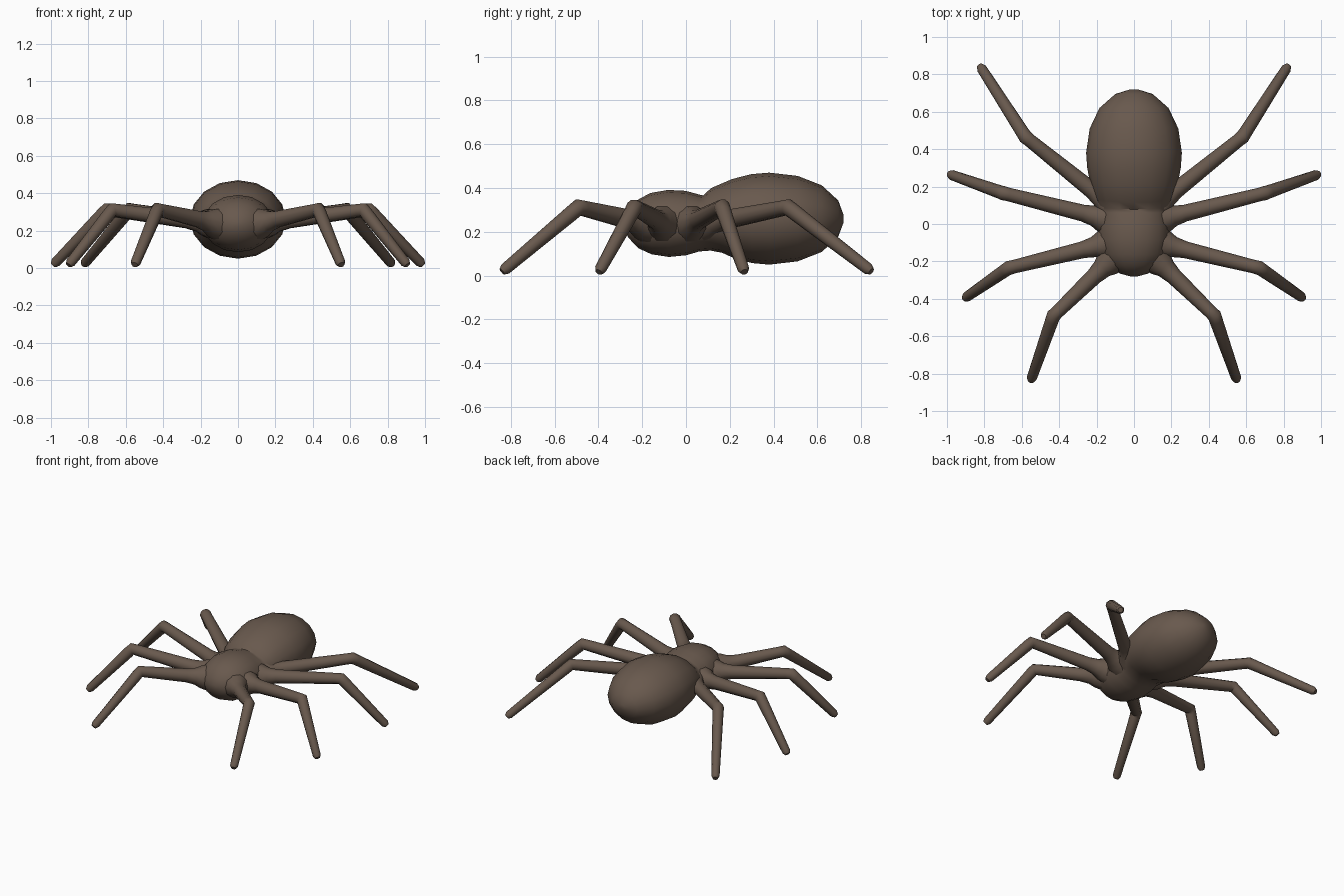
import bpy, bmesh, math
from mathutils import Vector

if "Cube" in bpy.data.objects:
    bpy.data.objects.remove(bpy.data.objects["Cube"])

brown = bpy.data.materials.new("brown")
brown.diffuse_color = (0.14, 0.10, 0.075, 1)
brown.use_nodes = True
brown.node_tree.nodes["Principled BSDF"].inputs["Base Color"].default_value = brown.diffuse_color


def loft(name, stations, sides):
    """Closed tube through (point, side radius, vertical radius) stations."""
    bm = bmesh.new()
    pts = [Vector(s[0]) for s in stations]
    rings = []
    for i, (p, ra, rb) in enumerate(stations):
        d_in = (pts[i] - pts[max(i - 1, 0)]).normalized()
        d_out = (pts[min(i + 1, len(pts) - 1)] - pts[i]).normalized()
        t = (d_in + d_out).normalized()
        side = t.cross(Vector((0, 0, 1))).normalized()
        up = side.cross(t).normalized()
        ring = []
        for k in range(sides):
            a = 2 * math.pi * k / sides
            ring.append(bm.verts.new(pts[i] + side * ra * math.cos(a) + up * rb * math.sin(a)))
        rings.append(ring)
    for r0, r1 in zip(rings, rings[1:]):
        for k in range(sides):
            j = (k + 1) % sides
            bm.faces.new((r0[k], r0[j], r1[j], r1[k]))
    bm.faces.new(rings[0])
    bm.faces.new(rings[-1])
    bmesh.ops.recalc_face_normals(bm, faces=bm.faces)
    me = bpy.data.meshes.new(name)
    bm.to_mesh(me)
    bm.free()
    ob = bpy.data.objects.new(name, me)
    bpy.context.collection.objects.link(ob)
    me.materials.append(brown)
    bpy.ops.object.select_all(action='DESELECT')
    ob.select_set(True)
    bpy.context.view_layer.objects.active = ob
    bpy.ops.object.shade_smooth_by_angle(angle=math.radians(50))
    return ob


# Head and abdomen in one loft, pinched at the waist: y, x radius, z radius, centre z
profile = [(-0.28, 0.02, 0.016, 0.235), (-0.265, 0.075, 0.06, 0.235),
           (-0.22, 0.135, 0.11, 0.235), (-0.16, 0.175, 0.14, 0.237),
           (-0.08, 0.19, 0.153, 0.238), (0.0, 0.19, 0.147, 0.24),
           (0.06, 0.185, 0.13, 0.24), (0.095, 0.193, 0.127, 0.24),
           (0.14, 0.21, 0.15, 0.252), (0.22, 0.235, 0.183, 0.258),
           (0.30, 0.25, 0.203, 0.26), (0.38, 0.256, 0.21, 0.26),
           (0.51, 0.237, 0.195, 0.26), (0.62, 0.185, 0.152, 0.26),
           (0.695, 0.1, 0.083, 0.26), (0.72, 0.02, 0.016, 0.26)]
loft("body", [((0, y, z), rx, rz) for y, rx, rz, z in profile], 16)

# Legs: root, knee and foot, flared where they meet the body
legs = {
    "front_leg": ((0.10, -0.17, 0.235), (0.43, -0.49, 0.312), (0.547, -0.825, 0.03)),
    "second_leg": ((0.12, -0.10, 0.235), (0.67, -0.235, 0.312), (0.895, -0.39, 0.03)),
    "third_leg": ((0.12, 0.02, 0.235), (0.70, 0.165, 0.312), (0.975, 0.262, 0.03)),
    "rear_leg": ((0.10, 0.08, 0.235), (0.58, 0.465, 0.312), (0.815, 0.832, 0.03)),
}
for name, points in legs.items():
    root, knee, foot = map(Vector, points)
    upper = (knee - root).normalized()
    shin = (foot - knee).normalized()
    path = [(root, 0.09), (root + upper * 0.06, 0.075), (root + upper * 0.10, 0.055),
            (root + upper * 0.16, 0.045), (knee - upper * 0.03, 0.036),
            (knee, 0.038), (knee + shin * 0.03, 0.036),
            (foot, 0.027), (foot + shin * 0.02, 0.017)]
    leg = loft(name, [(p, r, r) for p, r in path], 10)
    mirror = leg.modifiers.new("mirror", 'MIRROR')
    mirror.use_axis = (True, False, False)
    mirror.use_mirror_merge = False
